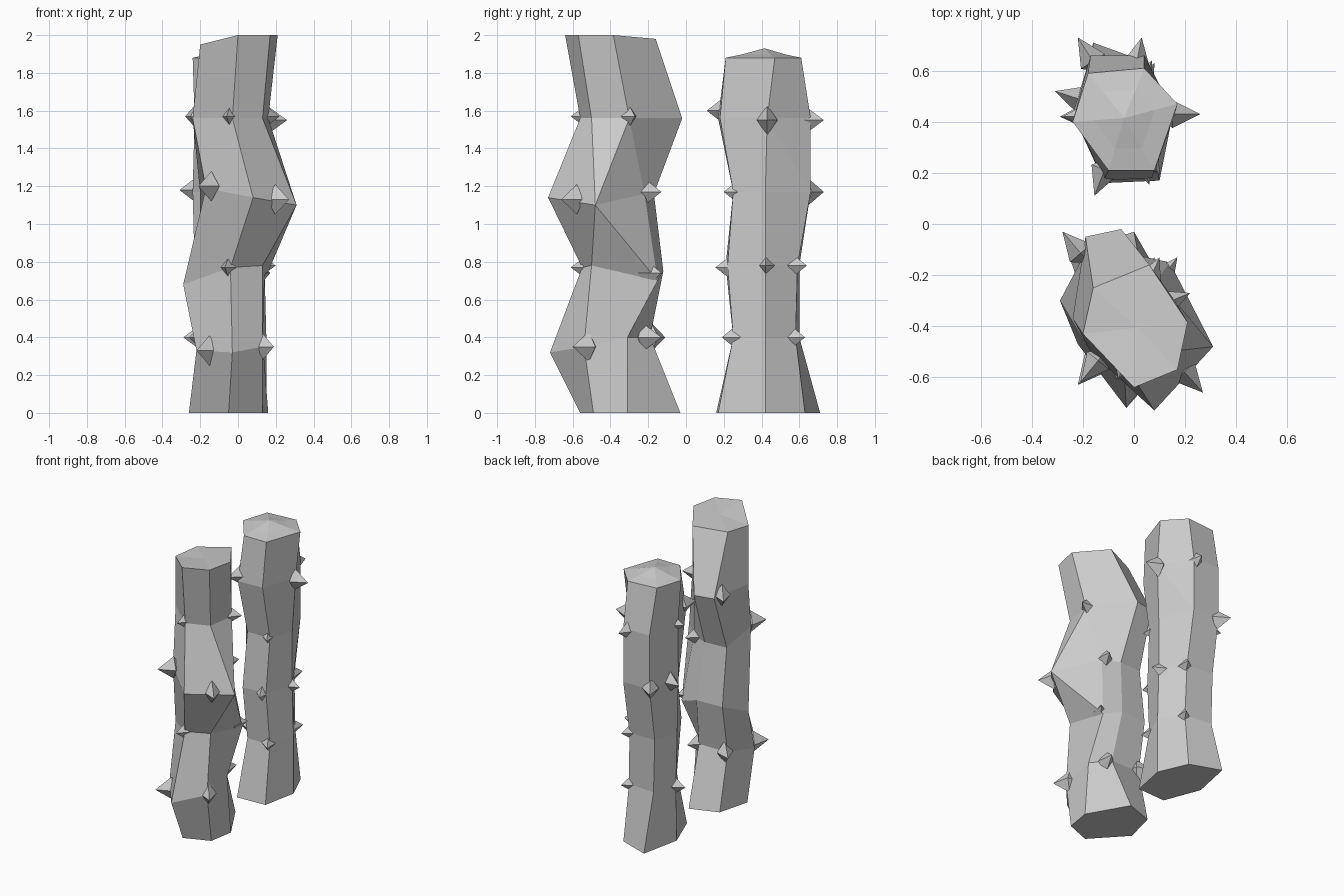
import bpy, bmesh
from mathutils import Vector

if "Cube" in bpy.data.objects:
    bpy.data.objects.remove(bpy.data.objects["Cube"])

V = Vector


def finish(bm, name):
    bmesh.ops.recalc_face_normals(bm, faces=bm.faces)
    me = bpy.data.meshes.new(name)
    bm.to_mesh(me)
    bm.free()
    ob = bpy.data.objects.new(name, me)
    bpy.context.collection.objects.link(ob)
    return ob


def column(name, levels, cap_rise, rising=(), falling=()):
    """Six-sided trunk: each level is z and six (x, y) corners or (x, y, z).
    rising / falling list the (level, side) panels creased along a diagonal."""
    bm = bmesh.new()
    rings = []
    for z, pts in levels:
        rings.append([bm.verts.new((p[0], p[1], p[2] if len(p) > 2 else z)) for p in pts])
    for k, (a, b) in enumerate(zip(rings, rings[1:])):
        for i in range(6):
            j = (i + 1) % 6
            if (k, i) in rising:
                bm.faces.new((a[i], a[j], b[j]))
                bm.faces.new((a[i], b[j], b[i]))
            elif (k, i) in falling:
                bm.faces.new((a[i], a[j], b[i]))
                bm.faces.new((a[j], b[j], b[i]))
            else:
                bm.faces.new((a[i], a[j], b[j], b[i]))
    bm.faces.new(rings[0][::-1])
    # shallow domed cap with an inner ring
    top = rings[-1]
    mid = sum((v.co for v in top), V()) / 6
    inner = [bm.verts.new(v.co.lerp(mid, 0.42) + V((0, 0, cap_rise * 0.35))) for v in top]
    tip = bm.verts.new(mid + V((0, 0, cap_rise)))
    for i in range(6):
        j = (i + 1) % 6
        bm.faces.new((top[i], top[j], inner[j], inner[i]))
        bm.faces.new((inner[i], inner[j], tip))
    return finish(bm, name)


def spikes(name, centre, tips, length=0.11):
    """Four-sided thorns pointing out from the trunk axis."""
    bm = bmesh.new()
    for t in tips:
        t = V(t)
        out = V((t.x - centre[0], t.y - centre[1], 0)).normalized()
        side = V((-out.y, out.x, 0)) * 0.055
        up = V((0, 0, 0.08))
        root = t - out * length
        ring = [bm.verts.new(root + d) for d in (side, up, -side, -up)]
        tip, back = bm.verts.new(t), bm.verts.new(root - out * 0.05)
        for i in range(4):
            a, b = ring[i], ring[(i + 1) % 4]
            bm.faces.new((a, b, tip))
            bm.faces.new((b, a, back))
    return finish(bm, name)


# crooked front column
column("front_trunk", [
    (0, [(-.05, -.56), (.13, -.49), (.16, -.31), (0, -.03), (-.2, -.1), (-.26, -.33)]),
    (.40, [(-.03, -.72, .32), (.13, -.54, .35), (.13, -.31), (.03, -.19), (-.2, -.19), (-.22, -.47, .33)]),
    (.75, [(-.04, -.55, .77), (.13, -.5, .78), (.14, -.15, .70), (0, -.12), (-.2, -.13), (-.29, -.30, .68)]),
    (1.16, [(.08, -.73, 1.14), (.31, -.48, 1.1), (.09, -.22), (-.03, -.17), (-.2, -.18), (-.17, -.5, 1.19)]),
    (1.56, [(-.03, -.56), (.13, -.5), (.16, -.30), (-.05, -.02), (-.19, -.05), (-.24, -.37)]),
    (2.0, [(0, -.64), (.17, -.57), (.21, -.385), (.06, -.16, 1.98), (-.16, -.25, 1.96), (-.2, -.43, 1.95)]),
], 0.0, rising=[(3, 1)], falling=[(2, 1)])
spikes("front_thorns", (0, -.36), [
    (-.06, -.61, 1.57), (.22, -.27, 1.57), (-.28, -.03, 1.57),
    (.27, -.66, 1.13), (-.21, -.62, 1.2), (.1, -.13, 1.17),
    (-.07, -.61, .77), (.17, -.13, .74),
    (-.22, -.63, .33), (.19, -.6, .35), (.08, -.13, .4), (-.26, -.11, .4)])

# straighter back column
column("back_trunk", [
    (0, [(-.12, .16), (.1, .17), (.15, .42), (.06, .63), (-.16, .71), (-.22, .42)]),
    (.40, [(-.1, .25), (.08, .25), (.15, .42), (.05, .58), (-.16, .6), (-.22, .43)]),
    (.78, [(-.11, .21), (.07, .22), (.14, .42), (.04, .59), (-.17, .6), (-.23, .43)]),
    (1.17, [(-.1, .25), (.08, .25), (.14, .42), (.04, .66), (-.17, .66), (-.24, .43)]),
    (1.56, [(-.12, .17), (.07, .18), (.16, .43), (.04, .66), (-.17, .66), (-.23, .42)]),
    (1.88, [(-.1, .21), (.08, .21), (.17, .47), (.04, .61), (-.18, .59), (-.24, .40)]),
], 0.05, falling=[(3, 2)])
spikes("back_thorns", (-.03, .43), [
    (-.155, .11, 1.6), (.26, .43, 1.55), (.03, .73, 1.55), (-.28, .42, 1.57),
    (-.31, .52, 1.18), (.09, .2, 1.17), (-.22, .73, 1.17),
    (.06, .155, .77), (.2, .42, .78), (.07, .64, .78),
    (-.29, .42, .4), (.1, .19, .4), (.08, .63, .4)])
